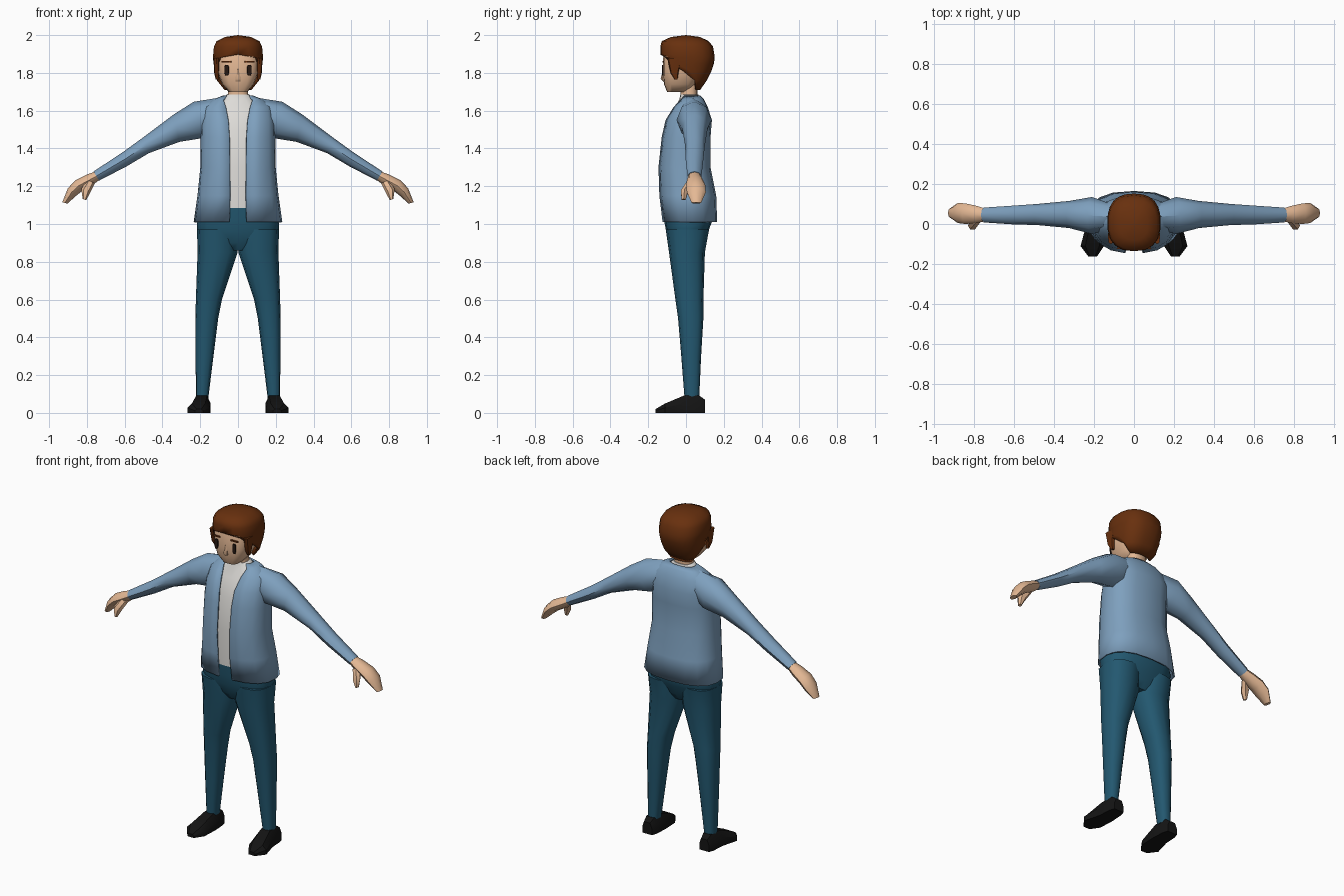
import bpy
import bmesh
from math import sin, cos, pi, radians, copysign
from mathutils import Vector

default_cube = bpy.data.objects.get("Cube")
if default_cube:
    bpy.data.objects.remove(default_cube, do_unlink=True)


def make_material(name, *srgb):
    linear = [((c / 255 + 0.055) / 1.055) ** 2.4 for c in srgb]
    material = bpy.data.materials.new(name)
    material.use_nodes = True
    material.diffuse_color = (*linear, 1)
    shader = material.node_tree.nodes["Principled BSDF"]
    shader.inputs["Base Color"].default_value = (*linear, 1)
    shader.inputs["Roughness"].default_value = 0.9
    return material


SKIN = make_material("skin", 228, 184, 148)
HAIR = make_material("brown hair", 104, 48, 14)
JACKET = make_material("light blue jacket", 126, 160, 190)
SHIRT = make_material("white shirt", 222, 220, 216)
JEANS = make_material("teal jeans", 35, 88, 112)
SHOE = make_material("black shoe", 20, 20, 20)
EYE = make_material("dark eye", 38, 24, 18)


def loft(name, rings, material, closed=True, thickness=0, angle=50):
    """Skin a list of point rings; open rings make a shell without caps."""
    bm = bmesh.new()
    rows = [[bm.verts.new(p) for p in ring] for ring in rings]
    count = len(rows[0])
    for low, high in zip(rows, rows[1:]):
        for j in range(count if closed else count - 1):
            k = (j + 1) % count
            bm.faces.new((low[j], low[k], high[k], high[j]))
    if closed:
        bm.faces.new(rows[0][::-1])
        bm.faces.new(rows[-1])
        bmesh.ops.recalc_face_normals(bm, faces=bm.faces[:])
    else:
        bmesh.ops.remove_doubles(bm, verts=bm.verts[:], dist=0.0005)
    mesh = bpy.data.meshes.new(name)
    bm.to_mesh(mesh)
    bm.free()
    mesh.materials.append(material)
    obj = bpy.data.objects.new(name, mesh)
    bpy.context.collection.objects.link(obj)
    bpy.ops.object.select_all(action='DESELECT')
    obj.select_set(True)
    bpy.context.view_layer.objects.active = obj
    bpy.ops.object.shade_smooth_by_angle(angle=radians(angle))
    if thickness:
        shell = obj.modifiers.new("thickness", 'SOLIDIFY')
        shell.thickness = thickness
        shell.offset = -1
    return obj


def power(value, e):
    return copysign(abs(value) ** e, value)


def level(z, left, right, front, back, e=0.8, sides=16, gap=None):
    """Horizontal rounded ring; gap is the half angle left open at the front."""
    cx, cy = (left + right) / 2, (front + back) / 2
    rx, ry = (right - left) / 2, (back - front) / 2
    if gap is None:
        angles = [2 * pi * i / sides for i in range(sides)]
    else:
        angles = [gap + (2 * pi - 2 * gap) * i / sides for i in range(sides + 1)]
    return [(cx + rx * power(sin(a), e), cy - ry * power(cos(a), e), z)
            for a in angles]


def limb_ring(xt, zt, xb, zb, front, back, sides=8):
    """Tilted ring given by its top point, bottom point and depth."""
    top, bottom = Vector((xt, 0, zt)), Vector((xb, 0, zb))
    centre, half = (top + bottom) / 2, (top - bottom) / 2
    middle, depth = (front + back) / 2, (back - front) / 2
    angles = [2 * pi * i / sides for i in range(sides)]
    return [centre + half * cos(a) + Vector((0, middle + depth * sin(a), 0))
            for a in angles]


def pair(name, rings, material, angle=50):
    """Build a part on the left (+x) and mirror it to the right."""
    for side, s in (("left", 1), ("right", -1)):
        mirrored = [[(s * p[0], p[1], p[2]) for p in ring] for ring in rings]
        loft(side + "_" + name, mirrored, material, angle=angle)


# Head and neck
loft("head", [level(z, -w, w, f, b, e=0.65) for z, w, f, b in (
    (1.7, .05, -.1, .02), (1.74, .085, -.117, .05), (1.8, .108, -.121, .08),
    (1.88, .112, -.121, .1), (1.95, .09, -.1, .1))], SKIN)
loft("neck", [level(z, -w, w, -.03, .06) for z, w in (
    (1.64, .06), (1.69, .054), (1.74, .054))], SKIN)
loft("nose", [level(z, -w, w, f, -.1, e=1, sides=6) for z, w, f in (
    (1.755, .014, -.122), (1.768, .016, -.134), (1.82, .007, -.122))], SKIN)

# Hair shell, open over the face
loft("hair", [level(z, -w, w, f, b, gap=g, sides=18) for z, w, f, b, g in (
    (1.71, .085, -.06, .075, 2.2), (1.76, .115, -.09, .11, 1.85),
    (1.81, .126, -.12, .135, 1.45), (1.85, .13, -.13, .148, .95),
    (1.88, .133, -.135, .152, .7), (1.897, .133, -.136, .15, 0),
    (1.94, .129, -.136, .143, 0), (1.968, .115, -.128, .12, 0),
    (1.99, .07, -.08, .075, 0), (2, .0001, 0, .0001, 0))],
    HAIR, closed=False, thickness=.012)
pair("sideburn", [level(z, .1, x, f, b, e=.6, sides=8) for z, x, f, b in (
    (1.765, .118, -.06, -.045), (1.8, .126, -.082, -.04),
    (1.88, .13, -.1, -.02))], HAIR)

# Painted face
pair("eye", [level(z, .06 - w, .06 + w, -.126, -.118, e=.4, sides=8)
             for z, w in ((1.785, .007), (1.8, .012), (1.832, .012), (1.842, .007))],
     EYE)
pair("eyebrow", [level(z, .035, .088, -.125, -.117, e=.4, sides=8)
                 for z in (1.856, 1.864)], HAIR)

# Shirt
loft("shirt", [level(z, -w, w, f, b) for z, w, f, b in (
    (1.085, .17, -.124, .1), (1.3, .17, -.126, .1), (1.5, .165, -.105, .11),
    (1.6, .15, -.068, .095), (1.66, .085, -.035, .075),
    (1.685, .06, -.03, .065))], SHIRT)

# Open jacket
loft("jacket", [level(z, -w, w, f, b, gap=g) for z, w, f, b, g in (
    (1.01, .235, -.125, .165, .13), (1.15, .215, -.142, .16, .13),
    (1.3, .2, -.147, .13, .15), (1.46, .198, -.13, .13, .16),
    (1.55, .195, -.11, .137, .19), (1.62, .18, -.068, .115, .28),
    (1.66, .13, -.035, .095, .55), (1.68, .08, -.02, .075, .75))],
    JACKET, closed=False, thickness=.01)

# Sleeves
pair("sleeve", [limb_ring(*r) for r in (
    (.08, 1.672, .09, 1.5, -.02, .09), (.235, 1.647, .185, 1.455, -.05, .135),
    (.34, 1.58, .31, 1.435, -.02, .115), (.5, 1.46, .472, 1.375, -.005, .1),
    (.61, 1.38, .59, 1.305, -.002, .092), (.765, 1.278, .735, 1.23, .008, .082))],
    JACKET)

# Hands
pair("hand", [limb_ring(*r) for r in (
    (.75, 1.28, .725, 1.24, .015, .075), (.8, 1.262, .768, 1.207, .005, .09),
    (.86, 1.232, .825, 1.175, 0, .103), (.9, 1.19, .862, 1.145, .005, .105),
    (.93, 1.115, .903, 1.108, .03, .08))], SKIN)
pair("thumb", [limb_ring(*r, sides=6) for r in (
    (.8, 1.235, .758, 1.215, .005, .045), (.83, 1.185, .783, 1.165, -.03, .015),
    (.822, 1.132, .804, 1.126, -.025, 0))], SKIN)

# Jeans
loft("jeans_hips", [level(z, -w, w, f, b) for z, w, f, b in (
    (.86, .1, -.06, .07), (.9, .19, -.085, .095), (.96, .216, -.105, .118),
    (1.02, .218, -.116, .14), (1.1, .19, -.122, .12))], JEANS)
pair("jeans_leg", [level(z, i, o, f, b, sides=12) for z, i, o, f, b in (
    (.08, .157, .222, -.008, .07), (.3, .13, .225, -.025, .08),
    (.5, .105, .226, -.042, .092), (.6, .085, .223, -.056, .092),
    (.85, .002, .214, -.09, .1), (.97, .01, .217, -.107, .122))], JEANS)


def shoe_ring(y, inner, outer, height):
    bevel = (outer - inner) * 0.2
    return [(inner, y, 0), (outer, y, 0), (outer, y, height * 0.55),
            (outer - bevel, y, height), (inner + bevel, y, height),
            (inner, y, height * 0.55)]


# Shoes
pair("shoe", [shoe_ring(*r) for r in (
    (.1, .16, .225, .07), (.07, .15, .235, .092), (-.01, .145, .24, .092),
    (-.11, .15, .267, .05), (-.162, .185, .228, .02))], SHOE, angle=35)
